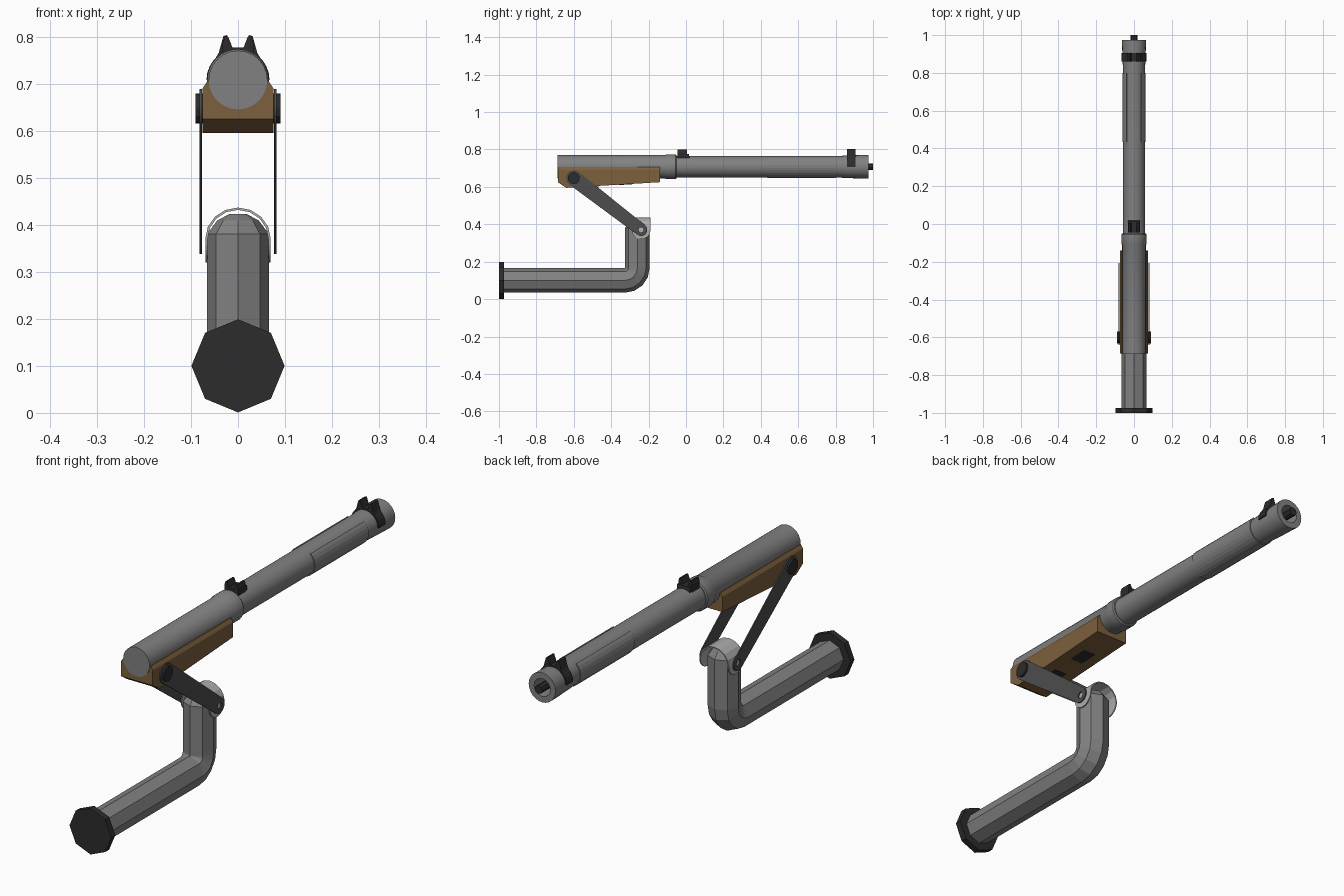
import bpy, bmesh
from math import sin, cos, pi, radians, atan2

if "Cube" in bpy.data.objects:
    bpy.data.objects.remove(bpy.data.objects["Cube"])


def material(name, rgb):
    m = bpy.data.materials.new(name)
    m.diffuse_color = (*rgb, 1)
    m.use_nodes = True
    m.node_tree.nodes["Principled BSDF"].inputs["Base Color"].default_value = m.diffuse_color
    return m


DARK = material("dark_metal", (0.025, 0.025, 0.025))
WOOD = material("wood", (0.2, 0.115, 0.045))
STEEL = material("arm_steel", (0.075, 0.075, 0.075))
GREY = material("gun_grey", (0.22, 0.22, 0.22))
PALE = material("saddle_grey", (0.42, 0.42, 0.42))


def finish(name, bm, mat=None, smooth=False):
    bmesh.ops.recalc_face_normals(bm, faces=bm.faces)
    me = bpy.data.meshes.new(name)
    bm.to_mesh(me)
    bm.free()
    ob = bpy.data.objects.new(name, me)
    bpy.context.collection.objects.link(ob)
    me.materials.append(mat or GREY)
    if smooth:
        me.shade_smooth()
        me.set_sharp_from_angle(angle=radians(30))
    return ob


def loft(name, rings, mat=None, caps=True, smooth=False, closed=True):
    bm = bmesh.new()
    vs = [[bm.verts.new(p) for p in r] for r in rings]
    n = len(vs[0])
    for a, b in zip(vs, vs[1:]):
        for i in range(n if closed else n - 1):
            j = (i + 1) % n
            bm.faces.new((a[i], a[j], b[j], b[i]))
    if caps:
        bm.faces.new(vs[0])
        bm.faces.new(vs[-1])
    return finish(name, bm, mat, smooth)


def prism(name, pts, axis, a, b, mat=None):
    # extrude a 2D profile: axis x takes (y, z), axis y takes (x, z)
    at = (lambda p, t: (t, *p)) if axis == 'x' else (lambda p, t: (p[0], t, p[1]))
    return loft(name, [[at(p, t) for p in pts] for t in (a, b)], mat)


def circle(cx, cz, r, n, start=0.0):
    return [(cx + r * cos(start + 2 * pi * i / n), cz + r * sin(start + 2 * pi * i / n)) for i in range(n)]


ZB = 0.7075  # barrel axis height


def lathe(name, prof, mat=None, n=24):
    rings = [[(x, y, z) for x, z in circle(0, ZB, r, n)] for r, y in prof]
    return loft(name, rings, mat, True, True)


# Wall flange and bent octagonal support pipe with domed end
prism("mount_flange", circle(0, 0.1, 0.099, 8), 'y', -1.0, -0.973, DARK)
R = 0.066
path = [(-0.98, 0.1, 0, R), (-0.328, 0.1, 0, R)]
for k in range(1, 5):
    a = k * pi / 8
    path.append((-0.328 + 0.068 * sin(a), 0.168 - 0.068 * cos(a), a, R))
path += [(-0.26, 0.38, pi / 2, R), (-0.26, 0.409, pi / 2, 0.044), (-0.26, 0.423, pi / 2, 0.018)]
rings = []
for y, z, a, r in path:
    rings.append([(u, y - v * sin(a), z + v * cos(a)) for u, v in circle(0, 0, r, 8)])
loft("support_pipe", rings)

# Saddle strap arching over the pipe, with rounded cheeks
SY, SZ = -0.24, 0.37
half = [(0.067, SZ - 0.05 * sin(t * pi / 12), 0.05 * cos(t * pi / 12)) for t in (5.9, 5, 4, 3, 2, 1)]
arch = [(0.067 * cos(t * pi / 8), SZ + 0.064 * sin(t * pi / 8), 0.05) for t in range(9)]
strip = half + arch + [(-x, z, w) for x, z, w in reversed(half)]
saddle = loft("pivot_saddle", [[(x, SY + s * w, z) for x, z, w in strip] for s in (-1, 1)],
              PALE, False, closed=False)
mod = saddle.modifiers.new("thickness", 'SOLIDIFY')
mod.thickness = 0.005
mod.offset = 0

# Swing arms with a through hole, and pivot bosses on the stock
PY, PZ = -0.6, 0.647
d = atan2(SZ - PZ, SY - PY)
outline = []
for cy, cz, r, base in ((SY, SZ, 0.033, d), (PY, PZ, 0.042, d + pi)):
    outline += [(cy + r * cos(base + t * pi / 8), cz + r * sin(base + t * pi / 8)) for t in range(-4, 5)]
for s, side in ((1, "right"), (-1, "left")):
    cu = bpy.data.curves.new("arm_" + side, 'CURVE')
    cu.dimensions = '2D'
    cu.fill_mode = 'BOTH'
    cu.extrude = 0.0025
    for pts in (outline, circle(SY, SZ, 0.014, 12)):
        sp = cu.splines.new('POLY')
        sp.points.add(len(pts) - 1)
        for p, (y, z) in zip(sp.points, pts):
            p.co = (y, z, 0, 1)
        sp.use_cyclic_u = True
    arm = bpy.data.objects.new("arm_" + side, cu)
    bpy.context.collection.objects.link(arm)
    arm.rotation_euler = (pi / 2, 0, pi / 2)
    arm.location.x = s * 0.079
    cu.materials.append(STEEL)
    prism("pivot_boss_" + side, circle(PY, PZ, 0.032, 12), 'x', s * 0.07, s * 0.09, DARK)

# Wooden stock with chamfered upper edge and dark slots beneath
prism("stock", [(-0.685, 0.69), (-0.685, 0.625), (-0.64, 0.595), (-0.14, 0.625), (-0.14, 0.69)],
      'x', -0.075, 0.075, WOOD)
prism("stock_upper_edge", [(-0.075, 0.69), (-0.065, 0.705), (0.065, 0.705), (0.075, 0.69)],
      'y', -0.685, -0.14, WOOD)
for i, y in enumerate((-0.32, -0.5)):
    z = 0.595 + (y + 0.64) * 0.06
    prism("stock_slot_%d" % i, [(y - 0.04, z - 0.0045), (y + 0.04, z + 0.0003), (y + 0.04, z + 0.01),
                                (y - 0.04, z + 0.01)], 'x', -0.028, 0.028, DARK)

# Receiver tube with collar, hollow barrel and its inner rod
lathe("receiver", [(0.0625, -0.688), (0.0625, -0.112), (0.066, -0.105), (0.066, -0.055), (0.062, -0.05)])
lathe("barrel", [(0.0575, -0.06), (0.0575, 0.82), (0.06, 0.85), (0.0635, 0.96), (0.0635, 0.975),
                 (0.038, 0.975), (0.038, 0.9)])
lathe("inner_rod", [(0.018, 0.88), (0.018, 1.0)], DARK, 8)

# Barrel sleeve, open along the top
angs = [radians(130 + 280 * i / 20) for i in range(21)]
sleeve = [(r * cos(a), ZB + r * sin(a)) for r, seq in ((0.061, angs), (0.056, angs[::-1])) for a in seq]
prism("barrel_sleeve", sleeve, 'y', 0.435, 0.8)

# Front sight: half band with two prongs
arc = [i * pi / 14 for i in range(15)]
band = [(r * cos(a), ZB + r * sin(a)) for r, seq in ((0.067, arc), (0.055, arc[::-1])) for a in seq]
prism("front_sight_band", band, 'y', 0.86, 0.905, DARK)
for s, side in ((1, "right"), (-1, "left")):
    prong = [(0.055, 0.742), (0.041, 0.765), (0.031, 0.801), (0.023, 0.803), (0.013, 0.775), (0.01, 0.765)]
    prism("front_sight_prong_" + side, [(s * x, z) for x, z in prong], 'y', 0.86, 0.905, DARK)

# Rear sight: base block and notched leaf
prism("rear_sight_base", [(-0.045, 0.75), (-0.045, 0.777), (0.015, 0.777), (0.02, 0.75)],
      'x', -0.031, 0.031, DARK)
prism("rear_sight_leaf", [(-0.033, 0.75), (-0.033, 0.785), (-0.028, 0.8), (-0.021, 0.8), (-0.012, 0.777),
                          (0.012, 0.777), (0.021, 0.8), (0.028, 0.8), (0.033, 0.785), (0.033, 0.75)],
      'y', -0.045, 0.005, DARK)
